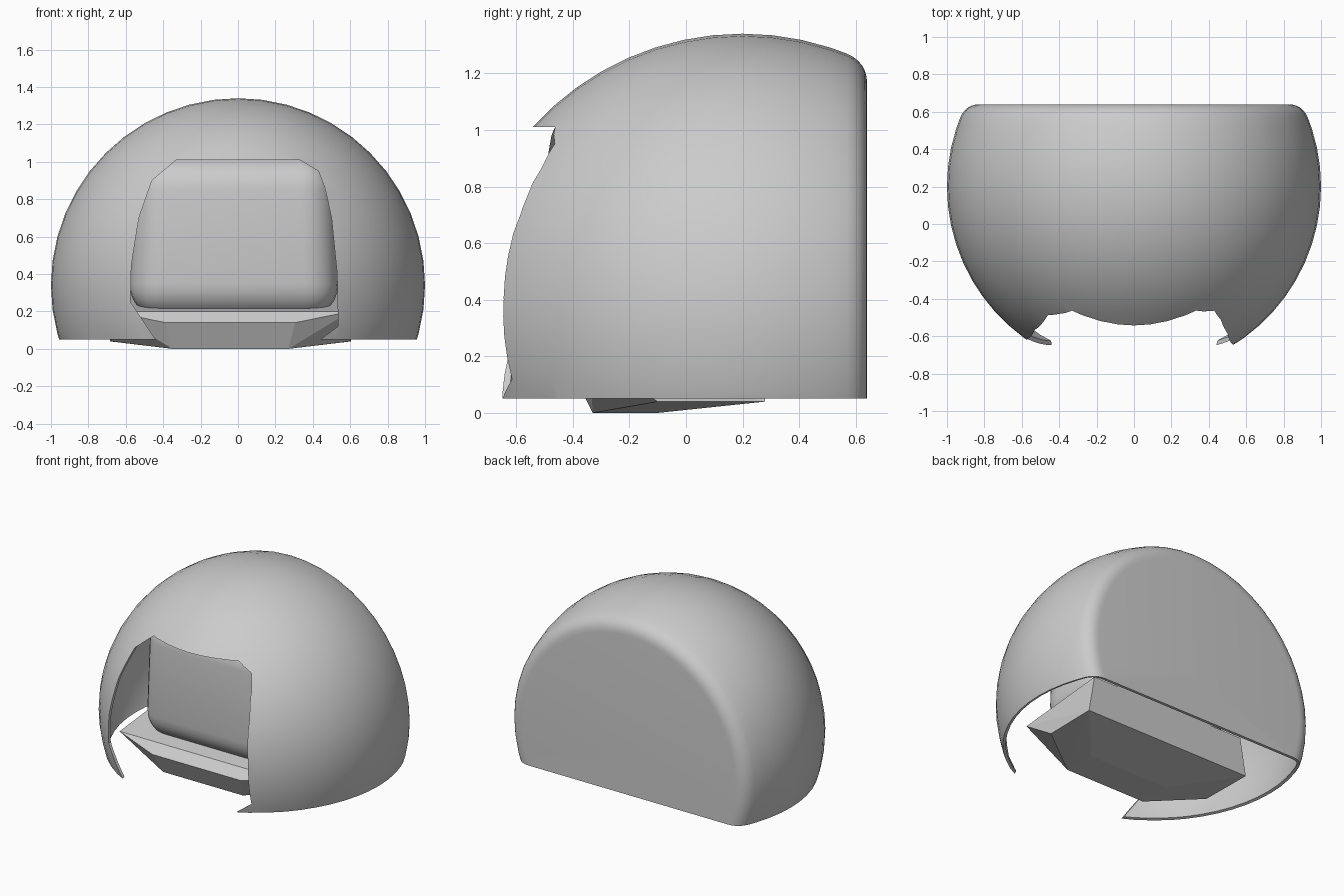
import bpy, bmesh, math
from mathutils import Vector

if "Cube" in bpy.data.objects:
    bpy.data.objects.remove(bpy.data.objects["Cube"])

C = Vector((0, 0.2, 0.34))   # centre of the unit dome


def make(name, bm):
    bmesh.ops.recalc_face_normals(bm, faces=bm.faces[:])
    me = bpy.data.meshes.new(name)
    bm.to_mesh(me)
    bm.free()
    ob = bpy.data.objects.new(name, me)
    bpy.context.collection.objects.link(ob)
    return ob


def activate(ob):
    bpy.ops.object.select_all(action='DESELECT')
    ob.select_set(True)
    bpy.context.view_layer.objects.active = ob


def smooth(ob, deg):
    activate(ob)
    bpy.ops.object.shade_smooth_by_angle(angle=math.radians(deg))


# Dome shell: profile turned about the y axis, flat back with rounded edge
prof = [(math.sin(math.radians(a)), -math.cos(math.radians(a))) for a in range(0, 109, 6)]
p0, p1, p2 = Vector((0.929, 0.37)), Vector((0.898, 0.44)), Vector((0.825, 0.44))
for i in range(7):
    t = i / 6
    prof.append(tuple(p0 * (1 - t) ** 2 + p1 * 2 * t * (1 - t) + p2 * t * t))
prof.append((0, 0.44))
bm = bmesh.new()
vs = [bm.verts.new(C + Vector((0, y, r))) for r, y in prof]
es = [bm.edges.new(p) for p in zip(vs, vs[1:])]
bmesh.ops.spin(bm, geom=vs + es, cent=C, axis=(0, 1, 0), angle=math.tau, steps=48)
bmesh.ops.remove_doubles(bm, verts=bm.verts[:], dist=0.0005)
bmesh.ops.recalc_face_normals(bm, faces=bm.faces[:])
bmesh.ops.bisect_plane(bm, geom=bm.verts[:] + bm.edges[:] + bm.faces[:], dist=1e-5,
                       plane_co=(0, 0, 0.05), plane_no=(0, 0, -1), clear_outer=True)
shell = make("dome_shell", bm)

# Front opening cutter
outline = [(-.42, 0), (-.44, .05), (-.575, .25), (-.57, .45), (-.53, .7), (-.46, .9), (-.33, 1.01),
           (.33, 1.01), (.43, .95), (.465, .86), (.5, .7), (.53, .4), (.535, .12), (.44, .05), (.42, 0)]
bm = bmesh.new()
f = bm.faces.new([bm.verts.new((x, -1.2, z)) for x, z in outline])
ext = bmesh.ops.extrude_face_region(bm, geom=[f])
bmesh.ops.translate(bm, vec=(0, 0.9, 0), verts=[v for v in ext['geom'] if isinstance(v, bmesh.types.BMVert)])
cutter = make("opening_cutter", bm)
cutter.hide_render = True

activate(shell)
m = shell.modifiers.new("thickness", 'SOLIDIFY')
m.thickness, m.offset = 0.02, -1
b = shell.modifiers.new("opening", 'BOOLEAN')
b.operation, b.object, b.solver = 'DIFFERENCE', cutter, 'EXACT'
for mod in ("thickness", "opening"):
    bpy.ops.object.modifier_apply(modifier=mod)
bpy.data.objects.remove(cutter)
smooth(shell, 35)

# Rounded inner block behind the opening
bm = bmesh.new()
bmesh.ops.create_cube(bm, size=1)
for v in bm.verts:
    top = v.co.z > 0
    v.co = Vector((-0.022 + math.copysign(0.53 if top else 0.565, v.co.x),
                   -0.30 if v.co.y < 0 else 0.28, 1.03 if top else 0.17))
bmesh.ops.bevel(bm, geom=bm.edges[:], offset=0.18, segments=6, profile=0.5, affect='EDGES')
smooth(make("inner_block", bm), 40)

# Faceted base: hull of a few corners on each side of its middle
bm = bmesh.new()
half = [(.31, -.33, 0), (.31, -.1, 0), (.64, -.1, .04), (.645, .28, .04),
        (.345, -.4, .14), (.64, -.34, .2), (.5, -.3, .175), (.6, .28, .3)]
for x, y, z in half:
    for s in (-1, 1):
        bm.verts.new((-0.04 + s * x, y, z))
bmesh.ops.convex_hull(bm, input=bm.verts[:])
loose = [v for v in bm.verts if not v.link_faces]
bmesh.ops.delete(bm, geom=loose, context='VERTS')
make("faceted_base", bm)
